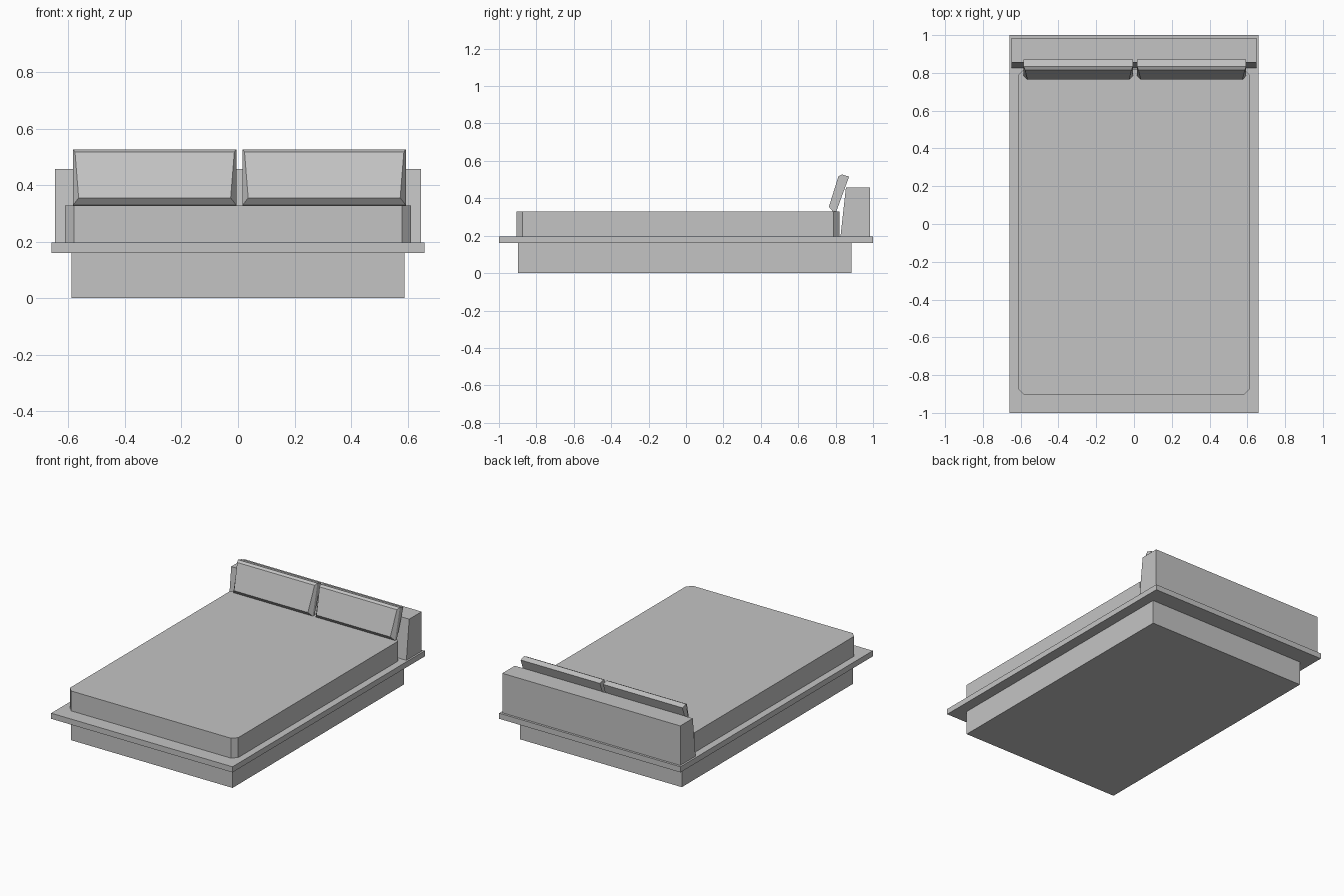
import bpy
import bmesh

cube = bpy.data.objects.get("Cube")
if cube:
    bpy.data.objects.remove(cube, do_unlink=True)

# Single flat colour
grey = bpy.data.materials.new("mid_grey")
grey.use_nodes = True
colour = (0.55, 0.55, 0.55, 1)
grey.diffuse_color = colour
grey.node_tree.nodes["Principled BSDF"].inputs["Base Color"].default_value = colour


def loft(name, loops):
    """Closed solid through a series of loops with equal point counts."""
    bm = bmesh.new()
    rings = [[bm.verts.new(p) for p in loop] for loop in loops]
    for a, b in zip(rings, rings[1:]):
        for i in range(len(a)):
            j = (i + 1) % len(a)
            bm.faces.new((a[i], a[j], b[j], b[i]))
    bm.faces.new(rings[0])
    bm.faces.new(rings[-1])
    bmesh.ops.recalc_face_normals(bm, faces=bm.faces)
    mesh = bpy.data.meshes.new(name)
    bm.to_mesh(mesh)
    bm.free()
    mesh.materials.append(grey)
    obj = bpy.data.objects.new(name, mesh)
    bpy.context.collection.objects.link(obj)
    return obj


def slab(name, x, y0, y1, z0, z1, cut=0):
    """Box centred on x, with optional cut vertical corners."""
    if cut:
        outline = [(-x + cut, y0), (x - cut, y0), (x, y0 + cut), (x, y1 - cut),
                   (x - cut, y1), (-x + cut, y1), (-x, y1 - cut), (-x, y0 + cut)]
    else:
        outline = [(-x, y0), (x, y0), (x, y1), (-x, y1)]
    return loft(name, [[(px, py, z) for px, py in outline] for z in (z0, z1)])


# Plinth, platform and mattress
slab("base_plinth", 0.589, -0.898, 0.885, 0, 0.16)
slab("platform", 0.66, -1, 1, 0.16, 0.197)
slab("mattress", 0.613, -0.905, 0.82, 0.197, 0.328, cut=0.032)

# Headboard with a sloping front
profile = [(0.826, 0.197), (0.985, 0.197), (0.985, 0.457), (0.855, 0.457)]
loft("headboard", [[(x, y, z) for y, z in profile] for x in (-0.648, 0.648)])


# Leaning pillows with bevelled front edges
def pillow_ring(cx, top, bottom):
    (yt, zt, wt), (yb, zb, wb) = top, bottom
    return [(cx - wb, yb, zb), (cx + wb, yb, zb), (cx + wt, yt, zt), (cx - wt, yt, zt)]


for name, cx in (("right_pillow", -0.295), ("left_pillow", 0.305)):
    loft(name, [
        pillow_ring(cx, (0.872, 0.516, 0.289), (0.803, 0.328, 0.289)),
        pillow_ring(cx, (0.834, 0.527, 0.289), (0.785, 0.329, 0.289)),
        pillow_ring(cx, (0.815, 0.518, 0.282), (0.764, 0.355, 0.269)),
    ])
